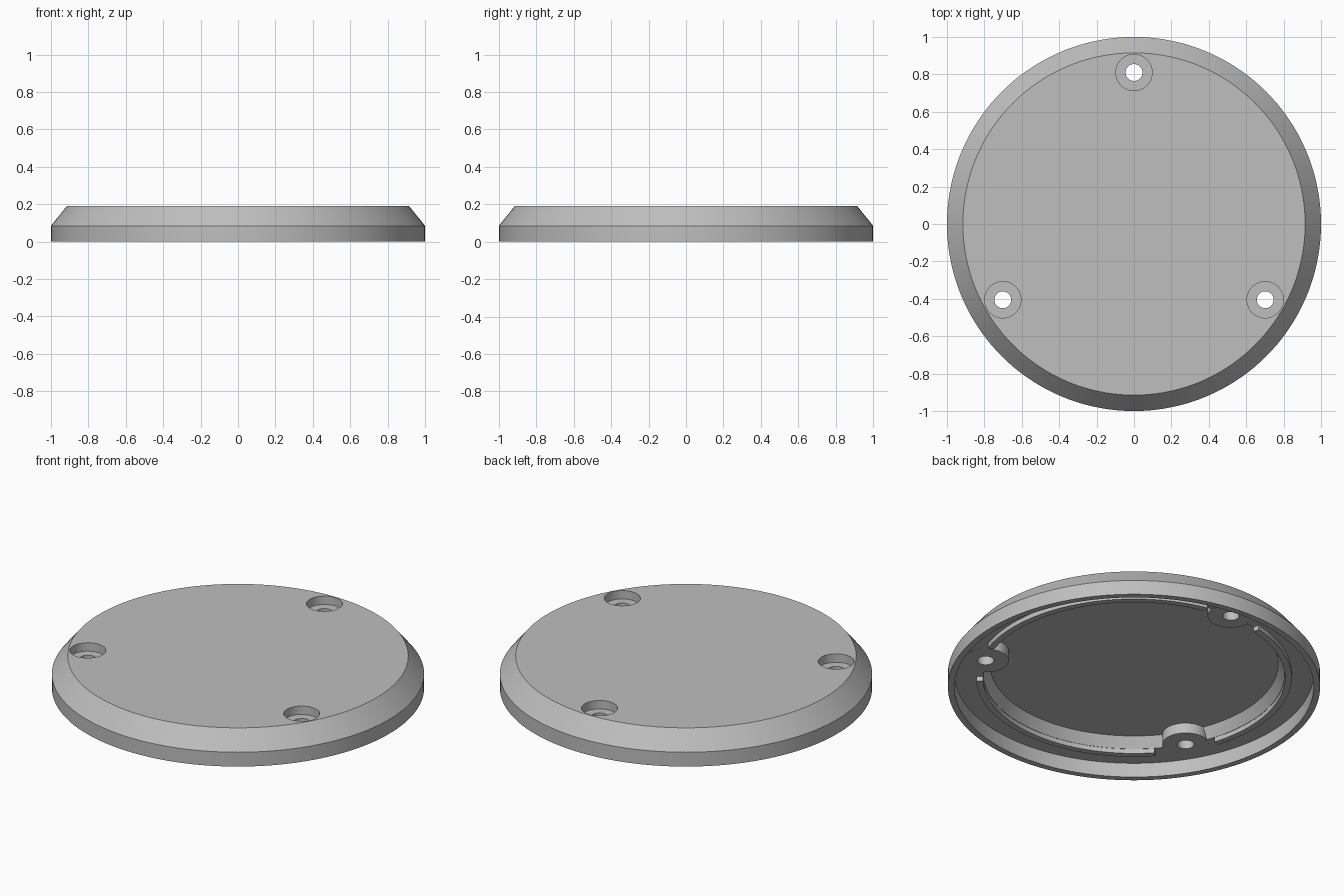
import bpy, bmesh
from math import cos, sin, radians, pi, tau
from mathutils import Vector

cube = bpy.data.objects.get("Cube")
if cube:
    bpy.data.objects.remove(cube, do_unlink=True)

# Single grey material
grey = bpy.data.materials.new("grey")
grey.use_nodes = True
grey.diffuse_color = (0.52, 0.52, 0.52, 1)
grey.node_tree.nodes["Principled BSDF"].inputs["Base Color"].default_value = grey.diffuse_color

HOLE_ANGLES = [radians(a) for a in (90, 210, 330)]
HOLE_RADIUS = 0.81     # distance of the screw holes from the centre
SHELF, FLOOR, TOP = 0.085, 0.145, 0.19


def lathe(name, profile, start=0.0, sweep=tau, steps=144, closed=False):
    """Revolve an (r, z) profile about z; a closed profile gives a ring."""
    bm = bmesh.new()
    verts = [bm.verts.new((r * cos(start), r * sin(start), z)) for r, z in profile]
    edges = [bm.edges.new(pair) for pair in zip(verts, verts[1:])]
    if closed:
        edges.append(bm.edges.new((verts[-1], verts[0])))
    bmesh.ops.spin(bm, geom=verts + edges, cent=(0, 0, 0), axis=(0, 0, 1),
                   angle=sweep, steps=steps)
    bmesh.ops.remove_doubles(bm, verts=bm.verts, dist=1e-5)
    # Close the cut ends of a partial ring
    bmesh.ops.holes_fill(bm, edges=[e for e in bm.edges if e.is_boundary], sides=0)
    bmesh.ops.recalc_face_normals(bm, faces=bm.faces)
    mesh = bpy.data.meshes.new(name)
    bm.to_mesh(mesh)
    bm.free()
    mesh.materials.append(grey)
    obj = bpy.data.objects.new(name, mesh)
    bpy.context.collection.objects.link(obj)
    return obj


def combine(target, tool, operation):
    """Apply a boolean and discard the tool."""
    mod = target.modifiers.new(operation, 'BOOLEAN')
    mod.operation, mod.object, mod.solver = operation, tool, 'EXACT'
    bpy.context.view_layer.objects.active = target
    bpy.ops.object.modifier_apply(modifier=mod.name)
    bpy.data.objects.remove(tool, do_unlink=True)


# Hollow cover: bevelled outside, thin skirt, shelf and sloped cavity
cover = lathe("cover", [(0, TOP), (0.915, TOP), (1, SHELF), (1, 0), (0.965, 0),
                        (0.965, SHELF), (0.81, SHELF), (0.775, FLOOR), (0, FLOOR)])

# Screw bosses, then stepped screw holes through them
bosses, holes = [], []
for a in HOLE_ANGLES:
    spot = Vector((cos(a), sin(a), 0)) * HOLE_RADIUS
    boss = lathe("boss", [(0, SHELF - 0.001), (0.125, SHELF - 0.001),
                          (0.125, 0.16), (0, 0.16)], steps=48)
    hole = lathe("hole", [(0, -0.1), (0.045, -0.1), (0.045, 0.14), (0.097, 0.14),
                          (0.097, 0.3), (0, 0.3)], steps=48)
    boss.location = hole.location = spot
    bosses.append(boss)
    holes.append(hole)
bpy.context.view_layer.update()
for boss in bosses:
    combine(cover, boss, 'UNION')
for hole in holes:
    combine(cover, hole, 'DIFFERENCE')

# Locating lips hanging from the shelf between the bosses
gap = radians(12.2)
lips = [lathe(f"locating_lip_{i + 1}",
              [(0.812, SHELF + 0.002), (0.812, 0.058), (0.848, 0.058), (0.848, SHELF + 0.002)],
              start=a + gap, sweep=tau / 3 - 2 * gap, steps=40, closed=True)
        for i, a in enumerate(HOLE_ANGLES)]

# Smooth round walls, keep edges sharp
bpy.ops.object.select_all(action='DESELECT')
for obj in [cover] + lips:
    obj.select_set(True)
bpy.context.view_layer.objects.active = cover
bpy.ops.object.shade_smooth_by_angle(angle=radians(25))
